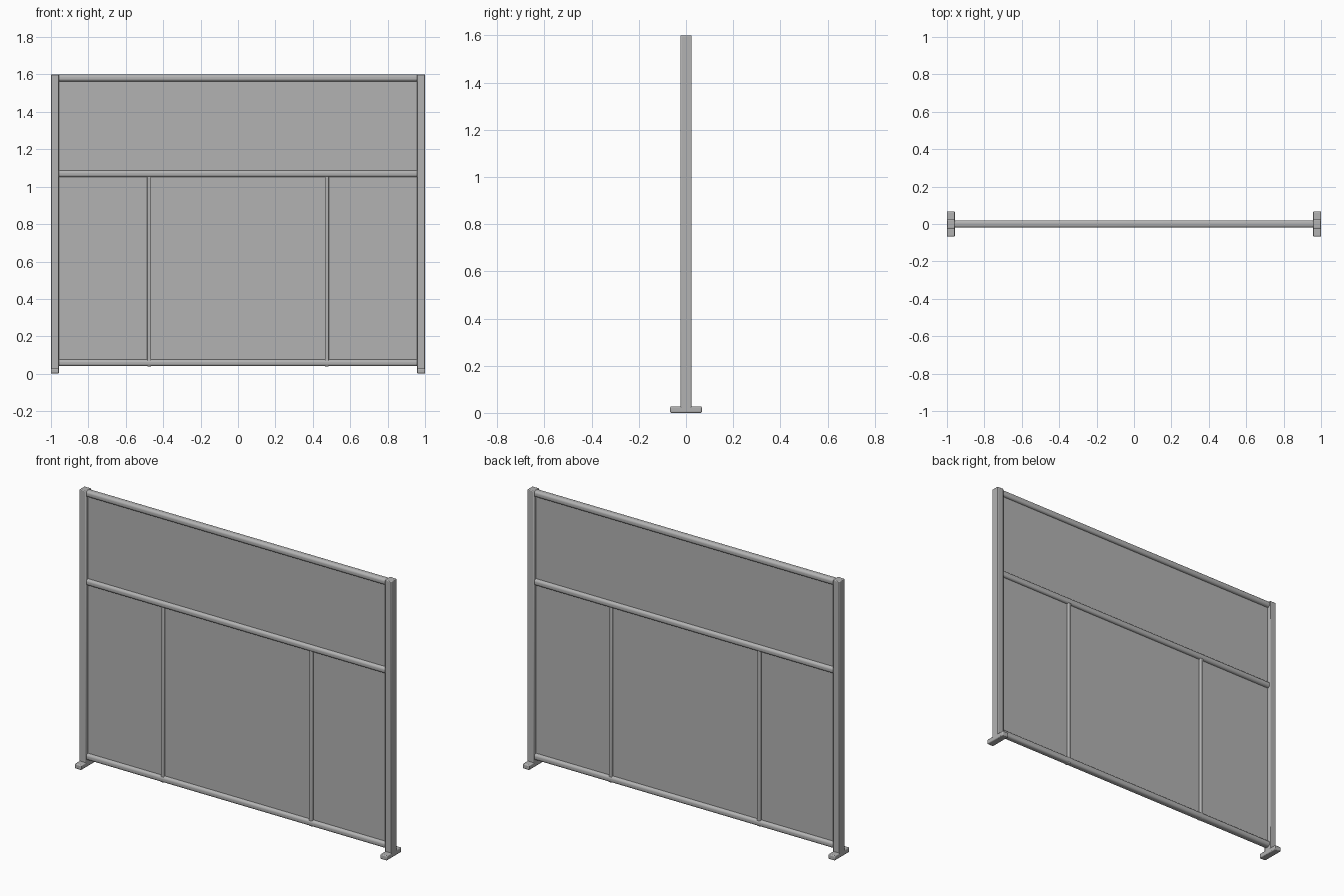
import bpy

if "Cube" in bpy.data.objects:
    bpy.data.objects.remove(bpy.data.objects["Cube"])

# Dark grey finish shared by every part
finish = bpy.data.materials.new("dark_grey")
finish.diffuse_color = (0.45, 0.45, 0.45, 1)
finish.use_nodes = True
finish.node_tree.nodes["Principled BSDF"].inputs["Base Color"].default_value = finish.diffuse_color


def box(name, x, y, z, bevel=0.0, segments=2):
    """Box from (min, max) ranges, with optional rounded edges."""
    bpy.ops.mesh.primitive_cube_add(size=1, location=[sum(r) / 2 for r in (x, y, z)])
    ob = bpy.context.object
    ob.name = name
    ob.scale = [r[1] - r[0] for r in (x, y, z)]
    bpy.ops.object.transform_apply(location=False, rotation=False, scale=True)
    ob.data.materials.append(finish)
    if bevel:
        mod = ob.modifiers.new("rounding", 'BEVEL')
        mod.width, mod.segments = bevel, segments
        bpy.ops.object.shade_smooth_by_angle()
    return ob


# Posts, feet and vertical dividers on both sides
for side, s in (("left", -1), ("right", 1)):
    x = sorted((s * 0.958, s * 1.0))
    box(side + "_post", x, (-0.024, 0.024), (0.003, 1.6), 0.004)
    box(side + "_foot", x, (-0.067, 0.067), (0, 0.028), 0.005)
    box(side + "_divider", (s * 0.475 - 0.011, s * 0.475 + 0.011),
        (-0.016, 0.016), (0.039, 1.069), 0.005, 3)

# Horizontal rails with a rounded section
for name, z in (("bottom_rail", 0.058), ("middle_rail", 1.069), ("top_rail", 1.581)):
    box(name, (-0.97, 0.97), (-0.02, 0.02), (z - 0.018, z + 0.018), 0.014, 5)

# Infill panels, split at the middle rail and the dividers
T = (-0.004, 0.004)
box("upper_panel", (-0.96, 0.96), T, (1.069, 1.581))
box("left_panel", (-0.96, -0.475), T, (0.058, 1.069))
box("centre_panel", (-0.475, 0.475), T, (0.058, 1.069))
box("right_panel", (0.475, 0.96), T, (0.058, 1.069))
